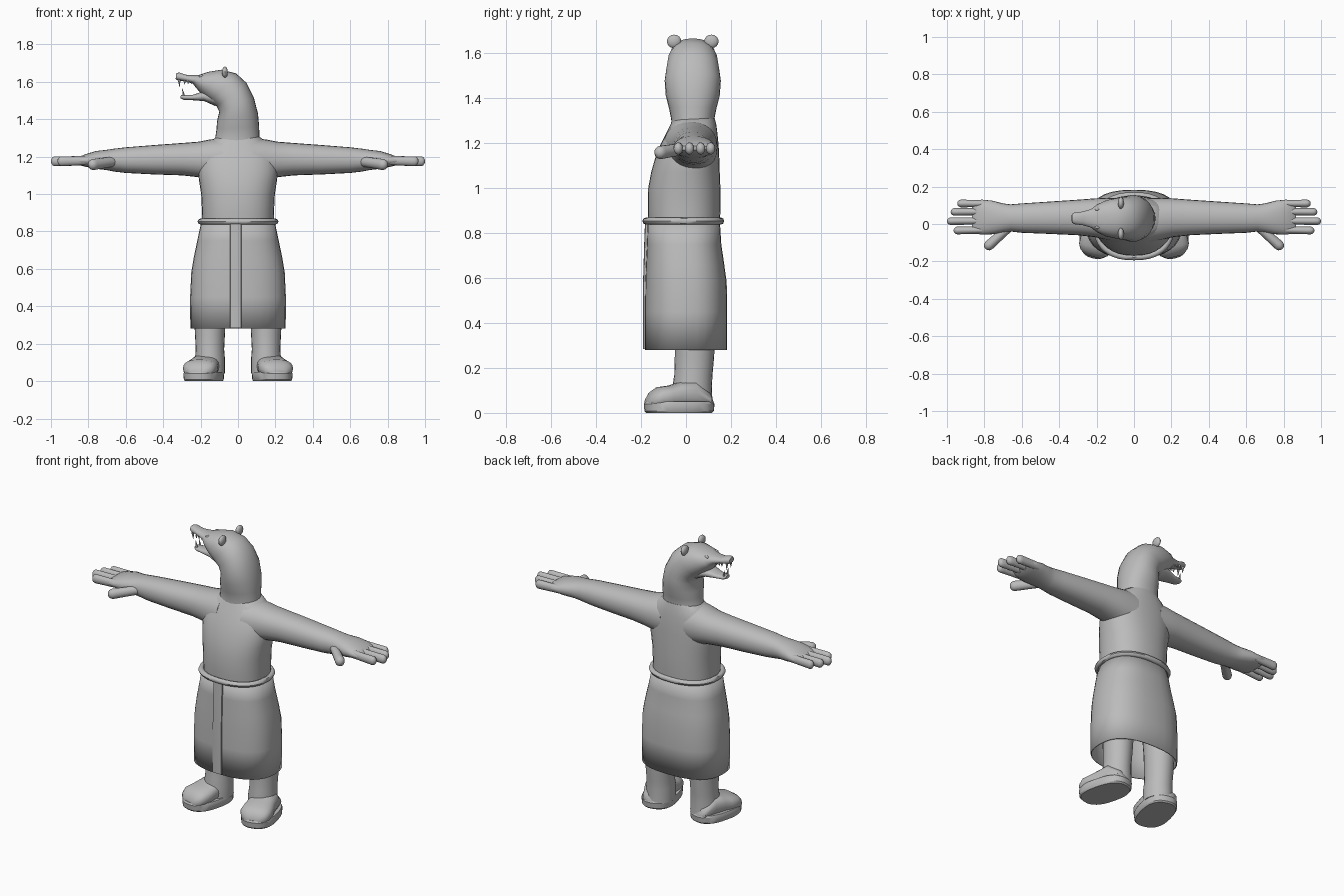
import bpy, bmesh, math
from mathutils import Vector as V

if "Cube" in bpy.data.objects:
    bpy.data.objects.remove(bpy.data.objects["Cube"])

grey = bpy.data.materials.new("plain grey")
grey.diffuse_color = (0.5, 0.5, 0.5, 1)
grey.use_nodes = True
grey.node_tree.nodes["Principled BSDF"].inputs["Base Color"].default_value = grey.diffuse_color


def finish(name, bm, mirror=False, angle=45):
    bmesh.ops.recalc_face_normals(bm, faces=bm.faces)
    me = bpy.data.meshes.new(name)
    bm.to_mesh(me)
    bm.free()
    ob = bpy.data.objects.new(name, me)
    bpy.context.collection.objects.link(ob)
    me.materials.append(grey)
    bpy.ops.object.select_all(action='DESELECT')
    ob.select_set(True)
    bpy.context.view_layer.objects.active = ob
    bpy.ops.object.shade_smooth_by_angle(angle=math.radians(angle))
    if mirror:
        ob.modifiers.new("mirror", 'MIRROR')
    return ob


def loft(name, sections, n=24, p=2.0, caps=True, mirror=False, angle=45):
    """Skin rings, each given as (centre, half axis u, half axis v)."""
    bm = bmesh.new()
    rings = []
    for c, u, v in sections:
        ring = []
        for i in range(n):
            a = 2 * math.pi * i / n
            k, s = math.cos(a), math.sin(a)
            k = math.copysign(abs(k) ** (2 / p), k)
            s = math.copysign(abs(s) ** (2 / p), s)
            ring.append(bm.verts.new(V(c) + V(u) * k + V(v) * s))
        rings.append(ring)
    for r, q in zip(rings, rings[1:]):
        for i in range(n):
            j = (i + 1) % n
            bm.faces.new((r[i], r[j], q[j], q[i]))
    if caps:
        bm.faces.new(rings[0])
        bm.faces.new(rings[-1])
    return finish(name, bm, mirror, angle)


def upright(rows, cx=0):
    """Horizontal rings from (z, half width, front y, back y)."""
    return [((cx, (f + b) / 2, z), (w, 0, 0), (0, (b - f) / 2, 0)) for z, w, f, b in rows]


def profile(rows, cy=0.03):
    """Rings from side-profile pairs (upper x, z, lower x, z, half width)."""
    return [(((a + c) / 2, cy, (b + d) / 2), ((a - c) / 2, 0, (b - d) / 2), (0, w, 0))
            for a, b, c, d, w in rows]


def along_x(rows):
    """Rings from (x, low z, high z, front y, back y)."""
    return [((x, (f + k) / 2, (l + h) / 2), (0, (k - f) / 2, 0), (0, 0, (h - l) / 2))
            for x, l, h, f, k in rows]


def rod(name, a, b, r, flat=1.0, mirror=True):
    """Round-ended finger-like rod between two points."""
    a, b = V(a), V(b)
    d = (b - a).normalized()
    side = d.cross(V((0, 0, 1))).normalized()
    up = side.cross(d)
    rows = [(0, 0.9), (0.5, 0.95), (0.8, 1)]
    pts = [(a.lerp(b, t), s) for t, s in rows]
    pts += [(b - d * r * (1 - math.sin(t)), math.cos(t)) for t in (0.1, 0.6, 1.05, 1.45)]
    return loft(name, [(c, side * r * s, up * r * flat * s) for c, s in pts], 14, mirror=mirror)


def cone(name, base, tip, r, mirror=False):
    base, tip = V(base), V(tip)
    return loft(name, [(base, (r, 0, 0), (0, r, 0)), (tip, (r * .1, 0, 0), (0, r * .1, 0))], 8)


def ball(name, loc, size):
    bm = bmesh.new()
    bmesh.ops.create_uvsphere(bm, u_segments=14, v_segments=8, radius=1)
    for v in bm.verts:
        v.co = V(loc) + V(v.co[i] * size[i] for i in range(3))
    return finish(name, bm)


# torso
loft("torso", upright([
    (.82, .19, -.165, .15), (.90, .192, -.17, .153), (1.0, .197, -.168, .153),
    (1.07, .208, -.155, .15), (1.13, .215, -.138, .148), (1.19, .21, -.115, .145),
    (1.24, .19, -.09, .14), (1.28, .15, -.07, .135), (1.31, .11, -.055, .128)]), 32, 2.3)

# arms with wrist and palm
loft("arm", along_x([
    (.08, 1.06, 1.30, -.10, .14), (.15, 1.075, 1.292, -.085, .14),
    (.21, 1.09, 1.28, -.07, .137), (.30, 1.10, 1.273, -.06, .13),
    (.45, 1.105, 1.262, -.053, .12), (.60, 1.113, 1.25, -.047, .11),
    (.66, 1.12, 1.243, -.04, .105), (.70, 1.128, 1.237, -.045, .11),
    (.76, 1.135, 1.23, -.055, .125), (.81, 1.145, 1.215, -.056, .13),
    (.85, 1.155, 1.20, -.053, .128), (.865, 1.168, 1.188, -.04, .11)]), 24, 2.2, mirror=True)

# fingers and thumb
for i, (y, x) in enumerate([(.11, .945), (.065, .98), (.015, 1.0), (-.035, .965)]):
    rod(f"finger_{i + 1}", (.79, y * .97 + .002, 1.18), (x, y, 1.175), .0205, 1.3)
rod("thumb", (.66, -.01, 1.175), (.795, -.132, 1.155), .027, 1.1)

# skirt, open at the bottom
skirt = loft("skirt", upright([
    (.28, .255, -.183, .182), (.45, .256, -.183, .183), (.58, .25, -.181, .181),
    (.66, .237, -.178, .17), (.75, .218, -.174, .157), (.86, .195, -.17, .15)]),
    32, 2.5, caps=False)
skirt.modifiers.new("cloth", 'SOLIDIFY').thickness = .006

# belt: round tube around the waist
bm = bmesh.new()
rings = []
for i in range(40):
    a = 2 * math.pi * i / 40
    k, s = (math.copysign(abs(t) ** .85, t) for t in (math.cos(a), math.sin(a)))
    rings.append([bm.verts.new(((.2 + .016 * math.cos(t)) * k,
                                -.012 + (.166 + .016 * math.cos(t)) * s,
                                .853 + .016 * math.sin(t)))
                  for t in (2 * math.pi * j / 8 for j in range(8))])
for i in range(40):
    r, q = rings[i], rings[(i + 1) % 40]
    for j in range(8):
        bm.faces.new((r[j], r[(j + 1) % 8], q[(j + 1) % 8], q[j]))
finish("belt", bm)

# hanging belt end
loft("sash", [((-.012, y, z), (.03, 0, 0), (0, .008, 0))
              for z, y in ((.285, -.184), (.58, -.183), (.75, -.178), (.86, -.174))], 16, 4)

# legs
loft("leg", upright([
    (.04, .08, -.06, .118), (.12, .08, -.06, .115), (.17, .076, -.052, .118),
    (.25, .08, -.05, .125), (.34, .085, -.05, .13), (.45, .088, -.06, .13)], .15), 24, mirror=True)

# boots and soles, toes turned outwards
turn = math.radians(14)
fwd, out = V((math.sin(turn), -math.cos(turn), 0)), V((math.cos(turn), math.sin(turn), 0))
heel = V((.146, .118, 0))
boot = [(.0, .03, .05, .035), (.02, .066, .09, .075), (.09, .08, .15, .08), (.16, .082, .135, .08),
        (.20, .09, .122, .08), (.25, .09, .115, .08), (.28, .075, .095, .07), (.302, .04, .065, .03)]
loft("boot", [(heel + fwd * d + V((0, 0, (h + .02) / 2)), out * w, V((0, 0, (h - .02) / 2)))
              for d, w, h, _ in boot], 24, 2.5, mirror=True)
mid = heel + fwd * .153
loft("sole", [(mid + V((0, 0, z)), out * .1 * s, fwd * .158 * s)
              for z, s in ((.0, .93), (.008, .98), (.04, 1), (.05, .96))], 32, 2.5,
     mirror=True, angle=30)

# neck and head turned to the side
loft("head", profile([
    (.125, 1.24, -.14, 1.25, .10), (.115, 1.30, -.122, 1.30, .095),
    (.113, 1.36, -.115, 1.345, .105), (.107, 1.43, -.112, 1.39, .12),
    (.085, 1.515, -.10, 1.44, .125), (.045, 1.595, -.115, 1.47, .117),
    (-.01, 1.645, -.15, 1.495, .11), (-.09, 1.665, -.19, 1.53, .098),
    (-.16, 1.653, -.222, 1.565, .075), (-.21, 1.637, -.243, 1.592, .05),
    (-.27, 1.636, -.282, 1.602, .036), (-.315, 1.65, -.322, 1.607, .031),
    (-.332, 1.645, -.333, 1.615, .022)]), 28, 2.2)
loft("lower_jaw", profile([
    (-.12, 1.56, -.12, 1.47, .07), (-.19, 1.548, -.18, 1.497, .056),
    (-.245, 1.53, -.245, 1.502, .037), (-.285, 1.53, -.29, 1.504, .03),
    (-.305, 1.53, -.308, 1.512, .018)]), 20, 2.4)

# ears, eyes and teeth on both sides of the head
for s, side in ((-1, "right"), (1, "left")):
    ball(f"{side}_ear", (-.07, .03 + s * .083, 1.652), (.016, .032, .03))
    ball(f"{side}_eye", (-.195, .03 + s * .048, 1.63), (.014, .008, .009))
    cone(f"{side}_upper_fang", (-.315, .03 + s * .02, 1.612), (-.312, .03 + s * .02, 1.572), .008)
    cone(f"{side}_lower_fang", (-.29, .03 + s * .016, 1.525), (-.298, .03 + s * .016, 1.565), .007)
    for i in range(3):
        x = -.285 + i * .018
        cone(f"{side}_upper_tooth_{i}", (x, .03 + s * .027, 1.606), (x, .03 + s * .027, 1.587), .007)
